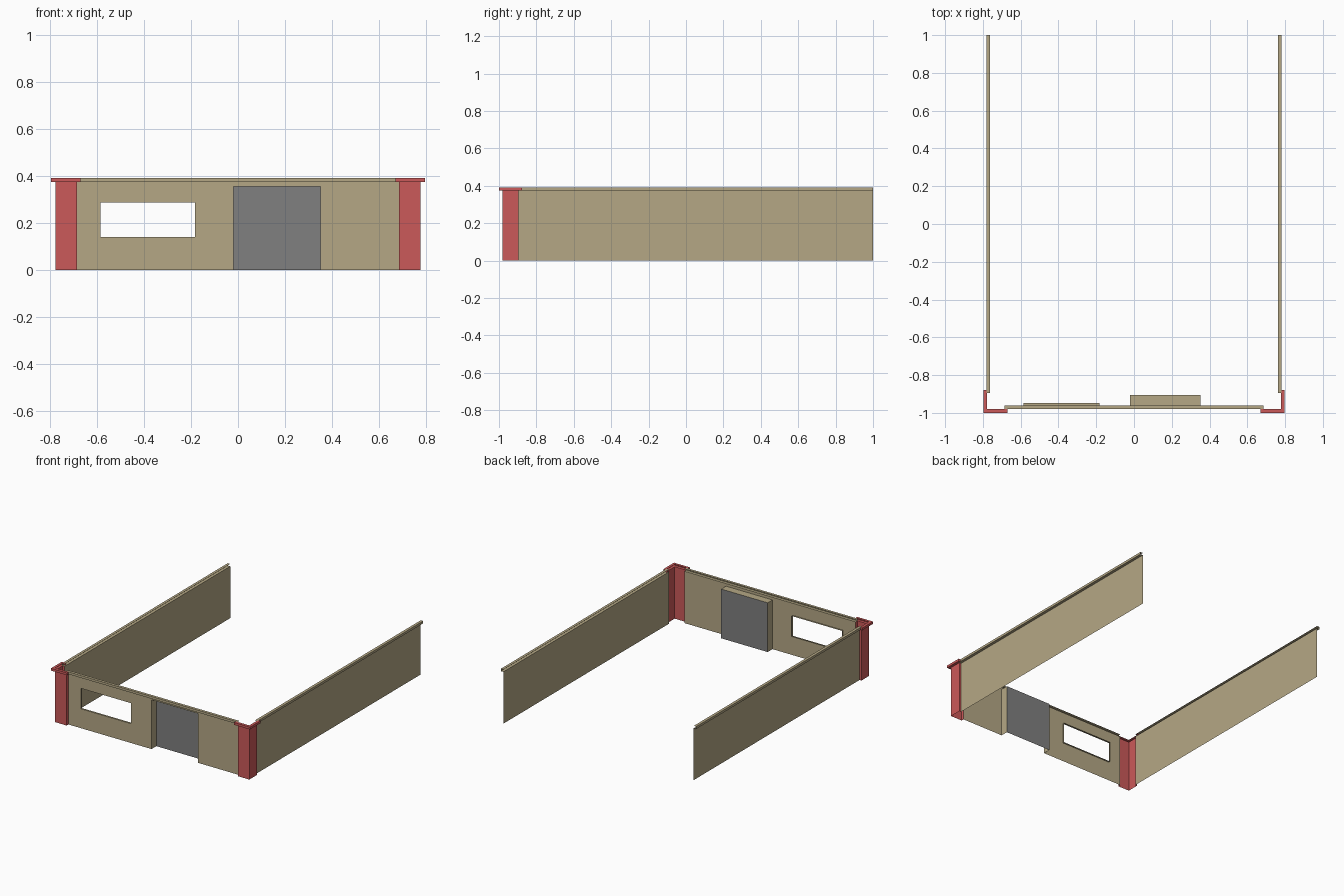
import bpy

if "Cube" in bpy.data.objects:
    bpy.data.objects.remove(bpy.data.objects["Cube"])


def material(name, rgb):
    m = bpy.data.materials.new(name)
    m.diffuse_color = (*rgb, 1)
    m.use_nodes = True
    m.node_tree.nodes["Principled BSDF"].inputs["Base Color"].default_value = m.diffuse_color
    return m


TAN = material("tan wall", (0.46, 0.39, 0.235))
RED = material("red pillar", (0.60, 0.10, 0.10))
GREY = material("grey door", (0.216, 0.216, 0.216))

ZT, ZC = 0.375, 0.392      # trim underside and top
YW, XW, D = -0.96, 0.762, 0.02   # wall planes and trim depth


def make(name, verts, faces, mat):
    me = bpy.data.meshes.new(name)
    me.from_pydata(verts, [], faces)
    me.materials.append(mat)
    ob = bpy.data.objects.new(name, me)
    bpy.context.collection.objects.link(ob)
    return ob


def sheet(name, rows, mat, flip=False):
    """Open surface spanning successive rows of points; flip mirrors it in x."""
    n = len(rows[0])
    verts = [((-x if flip else x), y, z) for r in rows for x, y, z in r]
    faces = []
    for i in range(len(rows) - 1):
        for j in range(n - 1):
            f = [i * n + j, i * n + j + 1, (i + 1) * n + j + 1, (i + 1) * n + j]
            faces.append(f[::-1] if flip else f)
    return make(name, verts, faces, mat)


def at(path, z):
    return [(x, y, z) for x, y in path]


def rim_rows(path, outer):
    """Underside, face and top of a projecting rim."""
    return [at(path, ZT), at(outer, ZT), at(outer, ZC), at(path, ZC)]


# Front wall with window and door openings
window = (-0.585, -0.183, 0.14, 0.288)
door = (-0.02, 0.352, 0.0, 0.356)
xs = [-0.685, window[0], window[1], door[0], door[1], 0.685]
zs = [0, window[2], window[3], door[3], ZT]
verts = [(x, YW, z) for z in zs for x in xs]
faces = []
for i in range(len(zs) - 1):
    for j in range(len(xs) - 1):
        cx, cz = (xs[j] + xs[j + 1]) / 2, (zs[i] + zs[i + 1]) / 2
        if any(a < cx < b and c < cz < d for a, b, c, d in (window, door)):
            continue
        k, n = i * len(xs) + j, len(xs)
        faces.append((k, k + 1, k + n + 1, k + n))
make("front_wall", verts, faces, TAN)


# Reveals lining the two openings
def reveal(name, box, back, closed):
    a, b, c, d = box
    loop = [(a, c), (a, d), (b, d), (b, c)]
    if closed:
        loop.append((a, c))
    sheet(name, [[(x, y, z) for x, z in loop] for y in (back, YW)], TAN)


reveal("window_reveal", window, -0.947, True)
reveal("door_reveal", door, -0.905, False)

# Sliding door at the back of its recess
sheet("door_panel", [[(x, -0.905, z) for x in door[:2]] for z in door[2:]], GREY)

# Front trim
sheet("front_trim", rim_rows([(-0.685, YW), (0.685, YW)],
                             [(-0.685, YW - D), (0.685, YW - D)]), TAN)

# Side walls with trim, and corner pillars with caps, on both sides
post = [(0.685, YW), (0.685, -0.98), (0.777, -0.98), (0.777, -0.895), (XW, -0.895)]
cap = [(0.67, YW - D), (0.67, -1.0), (0.796, -1.0), (0.796, -0.878), (XW, -0.878)]
cap_in = [(0.685, YW - D)] + post[1:]
for side, flip in (("right", False), ("left", True)):
    wall = [(XW, -0.895), (XW, 1.0)]
    edge = [(XW + D, -0.895), (XW + D, 1.0)]
    sheet(side + "_wall", [at(wall, 0), at(wall, ZT)], TAN, flip)
    sheet(side + "_trim", rim_rows(wall, edge), TAN, flip)
    sheet(side + "_pillar", [at(post, 0), at(post, ZT)], RED, flip)
    sheet(side + "_pillar_cap", rim_rows(cap_in, cap), RED, flip)
